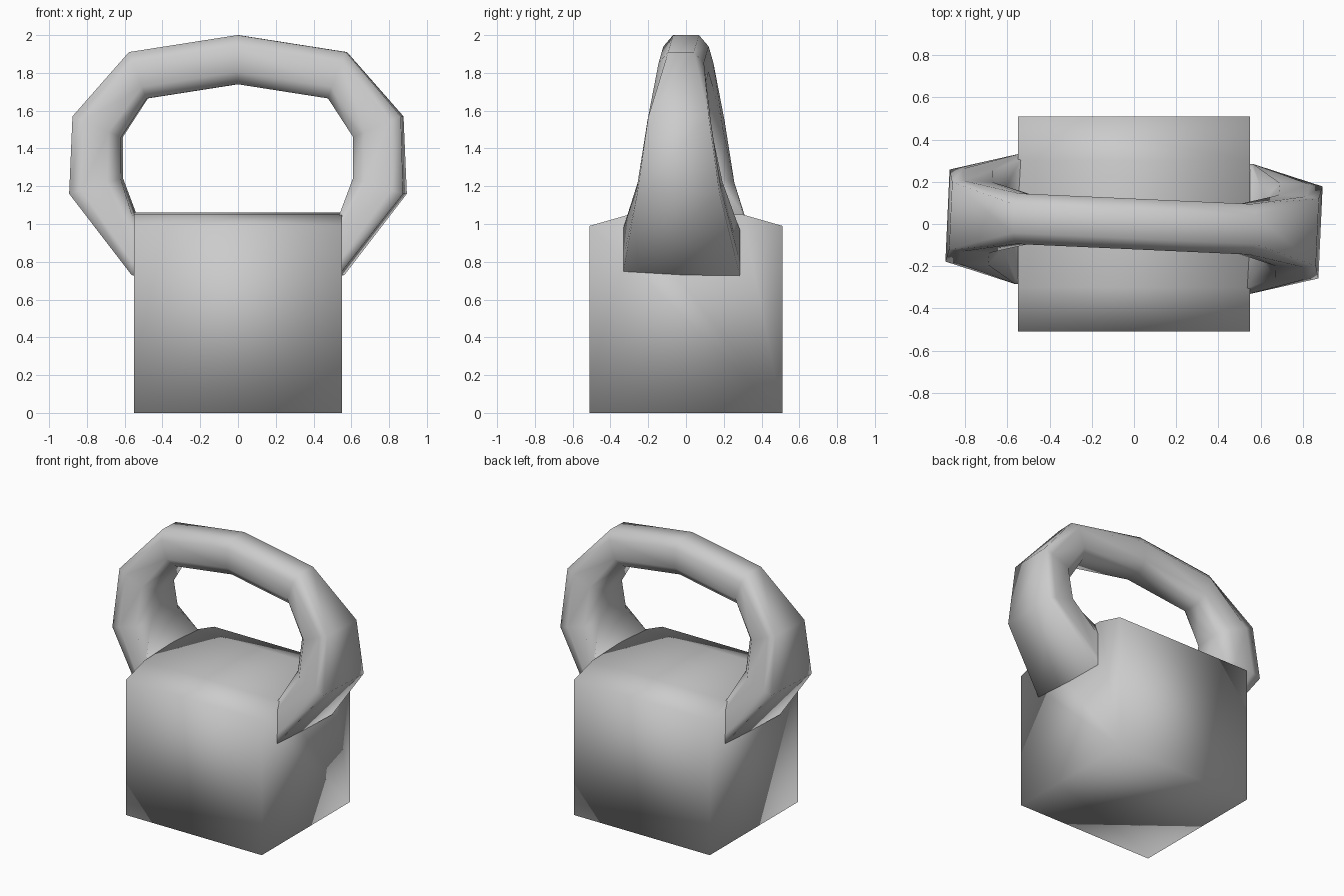
import bpy, bmesh, math
from mathutils import Matrix

if "Cube" in bpy.data.objects:
    bpy.data.objects.remove(bpy.data.objects["Cube"])


def loft(name, rings, turn=0.0):
    """Skin a list of equal-length closed rings, cap the ends, shade smooth."""
    bm = bmesh.new()
    loops = [[bm.verts.new(p) for p in ring] for ring in rings]
    n = len(loops[0])
    for a, b in zip(loops, loops[1:]):
        for i in range(n):
            j = (i + 1) % n
            bm.faces.new((a[i], a[j], b[j], b[i]))
    bm.faces.new(loops[0])
    bm.faces.new(loops[-1])
    bmesh.ops.rotate(bm, verts=bm.verts, matrix=Matrix.Rotation(turn, 3, 'Z'))
    bmesh.ops.recalc_face_normals(bm, faces=bm.faces)
    for f in bm.faces:
        f.smooth = True
    me = bpy.data.meshes.new(name)
    bm.to_mesh(me)
    bm.free()
    ob = bpy.data.objects.new(name, me)
    bpy.context.collection.objects.link(ob)
    return ob


# Block body: side profile with a slightly crowned top, run along x
profile = [(-0.51, 0), (0.51, 0), (0.51, 0.99), (0.3, 1.05),
           (0, 1.06), (-0.3, 1.05), (-0.51, 0.99)]
loft("weight_body", [[(x, y, z) for y, z in profile] for x in (-0.55, 0.55)])

# Handle: outer x, z, inner x, z, half width, outer and inner width fractions
half = [
    (0.45, 0.70, 0.45, 1.00, 0.30, 1.0, 0.95),
    (0.55, 0.73, 0.55, 1.05, 0.31, 1.0, 0.90),
    (0.885, 1.16, 0.615, 1.24, 0.225, 0.97, 0.65),
    (0.87, 1.57, 0.615, 1.46, 0.168, 0.95, 0.60),
    (0.575, 1.91, 0.48, 1.665, 0.12, 0.57, 0.57),
    (0.0, 2.0, 0.0, 1.74, 0.12, 0.57, 0.57),
]


def section(ox, oz, ix, iz, w, fo, fi):
    """Octagonal cross-section between an outer and an inner point."""
    side = [(0, fo), (0.23, 1), (0.75, 1), (1, fi)]
    pts = [(t, f * w) for t, f in side] + [(t, -f * w) for t, f in reversed(side)]
    return [(ox + (ix - ox) * t, y, oz + (iz - oz) * t) for t, y in pts]


right = [section(*s) for s in half]
left = [[(-x, y, z) for x, y, z in r] for r in reversed(right[:-1])]
loft("handle", right + left, math.radians(-2.6))
